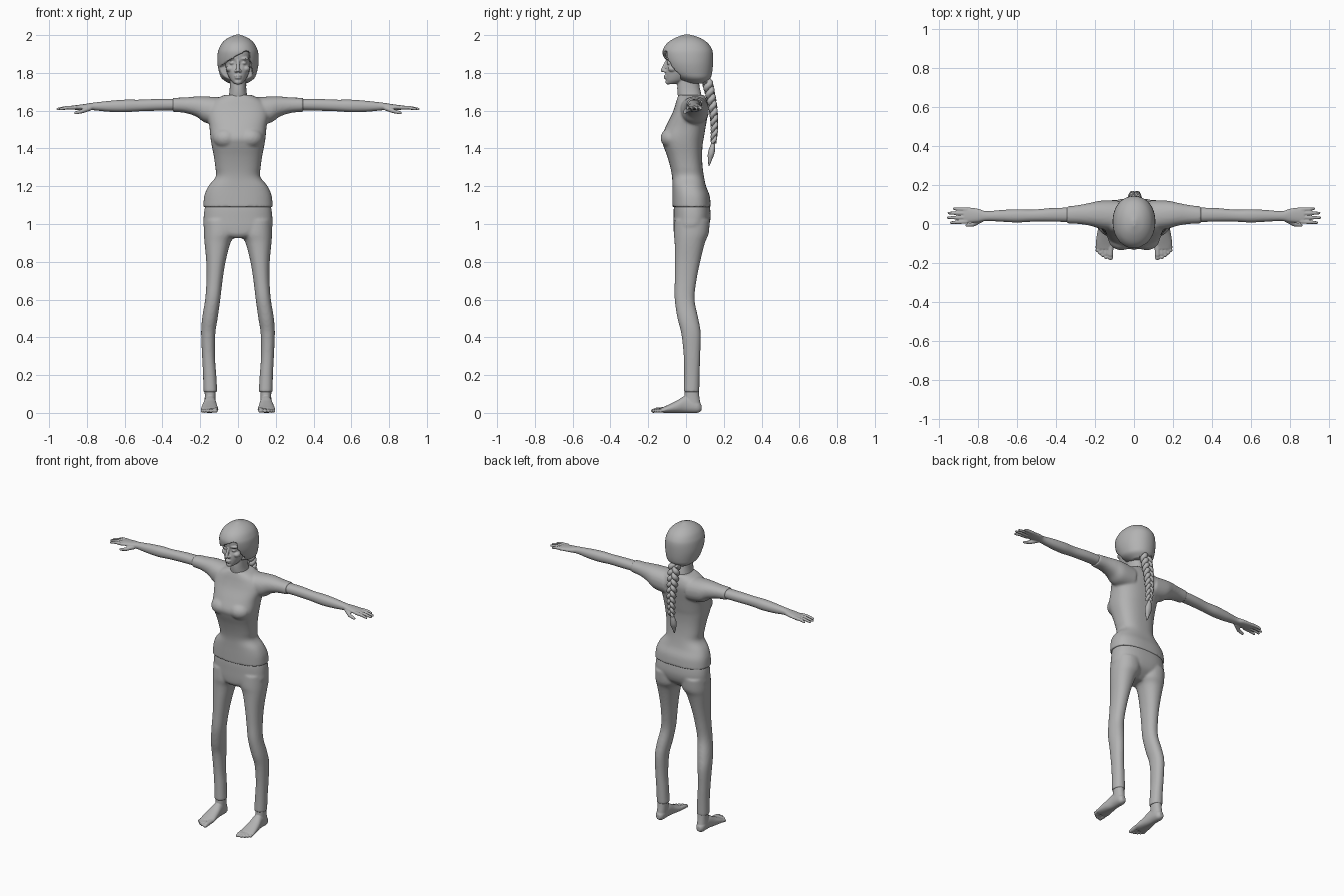
import bpy, bmesh, math
from mathutils import Vector, Matrix

if "Cube" in bpy.data.objects:
    bpy.data.objects.remove(bpy.data.objects["Cube"])

clay = bpy.data.materials.new("plain grey")
clay.use_nodes = True
clay.diffuse_color = (.45, .45, .45, 1)
clay.node_tree.nodes["Principled BSDF"].inputs["Base Color"].default_value = clay.diffuse_color


def spline(keys, sub):
    """Smoothly interpolate rows of numbers."""
    rows = []
    last = len(keys) - 1
    for i in range(last):
        a, b, c, d = (keys[max(0, min(last, i + k))] for k in (-1, 0, 1, 2))
        for s in range(sub):
            t = s / sub
            rows.append([q + .5 * t * (r - p + t * (2*p - 5*q + 4*r - s3 + t * (3*(q - r) + s3 - p)))
                         for p, q, r, s3 in zip(a, b, c, d)])
    return rows + [keys[-1]]


def loft(bm, axis, keys, power=2.2, segs=48, sub=5):
    """Rounded sections along an axis; each key is position, then low and high of the two other axes."""
    rings = []
    for t, a0, a1, b0, b1 in spline(keys, sub):
        ring = []
        for k in range(segs):
            ang = math.tau * k / segs
            u, v = (math.copysign(abs(f) ** (2 / power), f) for f in (math.cos(ang), math.sin(ang)))
            a = (a0 + a1) / 2 + u * (a1 - a0) / 2
            b = (b0 + b1) / 2 + v * (b1 - b0) / 2
            co = {"x": (t, a, b), "y": (a, t, b), "z": (a, b, t)}[axis]
            ring.append(bm.verts.new(co))
        rings.append(ring)
    for lo, hi in zip(rings, rings[1:]):
        for k in range(segs):
            n = (k + 1) % segs
            bm.faces.new((lo[k], lo[n], hi[n], hi[k]))
    bm.faces.new(rings[0][::-1])
    bm.faces.new(rings[-1])


def body(bm, keys, power=2.2, sub=5):
    """Upright loft, symmetric in x; keys are height, half width, front, back."""
    loft(bm, "z", [(z, -w, w, f, b) for z, w, f, b in keys], power, 64, sub)


def ball(bm, centre, radii):
    m = Matrix.Translation(centre) @ Matrix.Diagonal((*radii, 1))
    bmesh.ops.create_uvsphere(bm, u_segments=20, v_segments=14, radius=1, matrix=m)


def capsule(bm, p, q, r0, r1):
    p, q = Vector(p), Vector(q)
    turn = (q - p).to_track_quat("Z", "Y").to_matrix().to_4x4()
    bmesh.ops.create_cone(bm, cap_ends=True, segments=16, radius1=r0, radius2=r1,
                          depth=(q - p).length, matrix=Matrix.Translation((p + q) / 2) @ turn)
    ball(bm, p, (r0, r0, r0))
    ball(bm, q, (r1, r1, r1))


def mirror(bm):
    """Copy everything so far to the other side."""
    new = bmesh.ops.duplicate(bm, geom=bm.verts[:] + bm.edges[:] + bm.faces[:])["geom"]
    for v in new:
        if isinstance(v, bmesh.types.BMVert):
            v.co.x = -v.co.x


def finish(name, bm, voxel, smooth):
    """Fuse the overlapping volumes into one soft skin."""
    bmesh.ops.recalc_face_normals(bm, faces=bm.faces)
    mesh = bpy.data.meshes.new(name)
    bm.to_mesh(mesh)
    bm.free()
    mesh.materials.append(clay)
    mesh.polygons.foreach_set("use_smooth", [True] * len(mesh.polygons))
    ob = bpy.data.objects.new(name, mesh)
    bpy.context.collection.objects.link(ob)
    fuse = ob.modifiers.new("fuse", "REMESH")
    fuse.mode = "VOXEL"
    fuse.voxel_size = voxel
    fuse.use_smooth_shade = True
    soft = ob.modifiers.new("soften", "SMOOTH")
    soft.factor = .5
    soft.iterations = smooth
    return ob


# Shirt: sleeves and bust on both sides, then the trunk
bm = bmesh.new()
loft(bm, "x", [(.08, -.04, .12, 1.52, 1.67), (.17, -.025, .12, 1.535, 1.675), (.22, -.01, .11, 1.568, 1.675),
               (.28, 0, .098, 1.588, 1.67), (.345, .003, .09, 1.594, 1.668)])
ball(bm, (.065, -.075, 1.455), (.068, .06, .055))
mirror(bm)
body(bm, [(1.09, .184, -.072, .132), (1.15, .178, -.072, .125), (1.2, .157, -.072, .106),
          (1.25, .118, -.074, .095), (1.3, .12, -.083, .088), (1.36, .128, -.1, .085),
          (1.42, .14, -.122, .088), (1.46, .146, -.13, .095), (1.52, .152, -.105, .105),
          (1.58, .165, -.075, .115), (1.62, .16, -.06, .118), (1.655, .13, -.05, .11),
          (1.684, .07, -.04, .095)], 2.5)
finish("shirt", bm, .007, 5)

# Trousers: legs on both sides, then the hips
bm = bmesh.new()
loft(bm, "z", [(1.02, .01, .178, -.06, .125), (.95, .012, .18, -.064, .12), (.9, .04, .177, -.06, .1),
               (.8, .066, .168, -.06, .075), (.7, .082, .167, -.06, .055), (.6, .094, .174, -.06, .045),
               (.5, .108, .19, -.045, .065), (.42, .12, .195, -.025, .078), (.3, .122, .19, -.012, .075),
               (.2, .115, .185, -.01, .072), (.11, .11, .183, -.012, .07)])
mirror(bm)
body(bm, [(1.12, .165, -.06, .12), (1.08, .177, -.065, .128), (1.03, .182, -.066, .13),
          (.98, .178, -.066, .115), (.945, .12, -.062, .08), (.925, .05, -.045, .05)], 2.4)
finish("trousers", bm, .007, 5)

# Arms with hands
bm = bmesh.new()
loft(bm, "x", [(.3, .01, .085, 1.602, 1.662), (.42, .012, .082, 1.6, 1.662), (.52, .012, .074, 1.597, 1.658),
               (.6, .008, .076, 1.592, 1.658), (.68, .012, .072, 1.594, 1.652), (.76, .016, .066, 1.602, 1.643),
               (.8, .01, .078, 1.604, 1.637), (.85, .007, .085, 1.604, 1.63), (.875, .01, .083, 1.606, 1.627)])
for y, tip in ((.012, .94), (.034, .955), (.055, .952), (.075, .925)):
    spread = y + (y - .045) * .15
    capsule(bm, (.86, y, 1.617), (.905, (y + spread) / 2, 1.616), .0105, .0095)
    capsule(bm, (.905, (y + spread) / 2, 1.616), (tip, spread, 1.609), .0095, .007)
capsule(bm, (.785, .022, 1.613), (.825, -.002, 1.597), .014, .011)
capsule(bm, (.825, -.002, 1.597), (.86, -.006, 1.588), .011, .008)
mirror(bm)
finish("arms_and_hands", bm, .004, 2)

# Bare feet with ankles and toes
bm = bmesh.new()
loft(bm, "z", [(.17, .118, .178, -.003, .063), (.09, .118, .176, -.008, .07), (.03, .12, .178, -.01, .08)])
loft(bm, "y", [(.082, .135, .162, .012, .042), (.06, .121, .176, 0, .065), (0, .116, .18, 0, .09),
               (-.05, .11, .19, 0, .064), (-.1, .104, .196, 0, .04), (-.128, .108, .19, .001, .028)])
for x, tip, r in ((.119, -.172, .014), (.142, -.17, .01), (.159, -.16, .01), (.174, -.148, .009), (.187, -.135, .009)):
    capsule(bm, (x, -.1, .019), (x + .002, tip + .015, .014), r, r)
    ball(bm, (x + .002, tip, .011), (r, r, .011))
mirror(bm)
finish("feet", bm, .004, 2)

# Head: paired features, then nose, mouth, skull and neck
bm = bmesh.new()
ball(bm, (.03, -.086, 1.852), (.015, .015, .01))
ball(bm, (.028, -.088, 1.876), (.03, .018, .009))
ball(bm, (.042, -.07, 1.822), (.022, .026, .018))
ball(bm, (.011, -.112, 1.81), (.009, .011, .008))
mirror(bm)
capsule(bm, (0, -.1, 1.865), (0, -.124, 1.813), .008, .01)
ball(bm, (0, -.105, 1.783), (.02, .013, .006))
ball(bm, (0, -.104, 1.773), (.018, .013, .006))
ball(bm, (0, -.095, 1.752), (.02, .014, .014))
body(bm, [(1.742, .02, -.1, -.05), (1.76, .038, -.106, 0), (1.79, .054, -.108, .05),
          (1.82, .064, -.106, .08), (1.85, .07, -.099, .1), (1.88, .073, -.106, .105),
          (1.92, .072, -.104, .1), (1.96, .055, -.07, .08)])
body(bm, [(1.8, .045, -.04, .07), (1.74, .043, -.046, .07), (1.69, .047, -.045, .08), (1.64, .06, -.035, .09)])
finish("head_and_neck", bm, .004, 2)

# Hair: a bob with a swept fringe, opened around the face
bm = bmesh.new()
body(bm, [(1.745, .05, .01, .1), (1.77, .085, -.045, .128), (1.8, .099, -.085, .138),
          (1.85, .109, -.112, .143), (1.9, .108, -.124, .143), (1.93, .1, -.119, .135),
          (1.96, .083, -.097, .113), (1.985, .053, -.058, .075), (2.003, .008, -.01, .02)], 2.1, 8)
for v in bm.verts:
    x, y, z = v.co
    fringe = 1.92 - (.6 * (.05 - x) if x < .05 else 5 * (x - .05))
    if y < -.03 and z < fringe:
        v.co.y = -.03
finish("hair", bm, .004, 3)

# Braid: three woven strands
braid = bpy.data.curves.new("braid", "CURVE")
braid.dimensions = "3D"
braid.bevel_depth = 1
braid.bevel_resolution = 3
steps = 90
for strand in range(3):
    path = braid.splines.new("POLY")
    path.points.add(steps)
    for i, point in enumerate(path.points):
        t = i / steps
        ang = math.tau * (3 * t + strand / 3)
        size = 1 - .45 * t
        y = .11 + .04 * math.sin(t * 2.1)
        point.co = (.004 + .024 * size * math.sin(ang), y + .013 * size * math.sin(2 * ang), 1.76 - .33 * t, 1)
        point.radius = .018 * size
    path.use_smooth = True
braid.use_fill_caps = True
braid.materials.append(clay)
bpy.context.collection.objects.link(bpy.data.objects.new("braid", braid))

# Braid tie and loose tail
bm = bmesh.new()
body(bm, [(1.44, .014, .13, .156), (1.425, .011, .132, .154), (1.4, .019, .122, .154),
          (1.37, .021, .115, .15), (1.34, .013, .116, .138), (1.305, .003, .118, .124)])
finish("braid_tail", bm, .004, 1)
